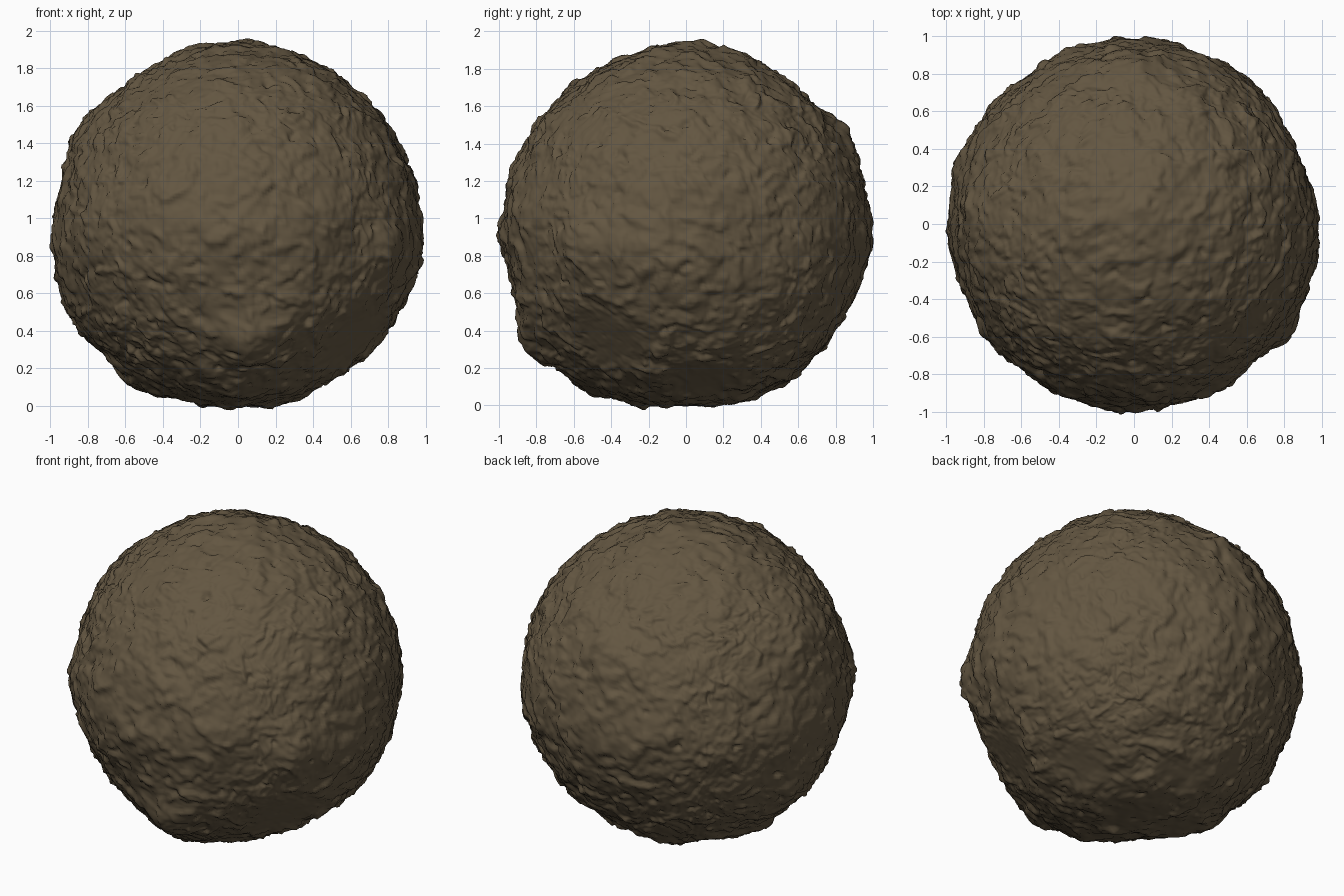
import bpy, bmesh
from math import exp
from mathutils import Vector, noise

cube = bpy.data.objects.get("Cube")
if cube:
    bpy.data.objects.remove(cube, do_unlink=True)

BASE_RADIUS = 0.97
CENTRE_Z = 0.952

# Broad swellings and hollows: direction, height, spread
LOBES = [
    ((-0.9, 0.1, -0.5), 0.045, 0.03),
    ((-0.53, 0, -0.89), 0.05, 0.02),
    ((0.05, -0.85, -0.63), 0.1, 0.012),
    ((0.3, -0.85, -0.5), 0.04, 0.015),
    ((0, -0.58, -0.85), 0.06, 0.03),
    ((-0.15, 0.5, -0.9), 0.04, 0.02),
    ((-0.85, 0, 0.55), 0.04, 0.02),
    ((0, 0.87, 0.5), 0.035, 0.015),
    ((0, 0.6, 0.73), -0.03, 0.02),
    ((0.88, -0.6, -0.1), 0.075, 0.012),
    ((0.85, 0.4, 0), -0.02, 0.03),
    ((-0.95, 0.35, 0), 0.04, 0.012),
    ((-0.8, -0.62, 0), 0.025, 0.015),
    ((-0.75, 0.65, 0), 0.015, 0.015),
    ((-0.35, 0.93, 0), 0.02, 0.015),
    ((0.6, 0.8, 0), 0.015, 0.03),
    ((-0.4, -0.9, 0), 0.025, 0.03),
    ((0.4, -0.92, 0), 0.02, 0.02),
    ((1, -0.2, -0.15), 0.03, 0.02),
    ((-1, 0, -0.1), 0.03, 0.02),
    ((0, -1, -0.1), 0.03, 0.01),
    ((0, 1, -0.05), 0.03, 0.02),
    ((0, 0, 1), 0.02, 0.03),
    ((-0.28, 0, 0.95), 0.02, 0.01),
]
LOBES = [(Vector(d).normalized(), h, w) for d, h, w in LOBES]

# Smooth worn facets: outward normal, distance from the centre
FACETS = [
    ((0, 0, -1), 0.95),
    ((0.65, -0.45, -0.62), 0.935),
    ((0.5, 0.1, -0.86), 0.945),
    ((0.1, 0.45, -0.89), 0.965),
    ((-0.2, 0, -0.98), 0.96),
    ((1, 0, 0), 0.995),
    ((-1, 0, 0), 0.995),
    ((0, 1, 0), 0.995),
    ((0, -1, 0), 0.995),
    ((0, 0, 1), 0.985),
]
FACETS = [(Vector(n).normalized(), d) for n, d in FACETS]


def crags(d, scale, height, offset):
    """Abrupt broken ledges where a warped noise crosses its threshold."""
    value = noise.noise(d * scale + Vector((offset, 3, 1)))
    return height / (1 + exp(-(value - 0.25) * 30))


def roughness(d):
    """Layered lumps, grain, ledges and small pits for a direction."""
    warp = noise.noise_vector(d * 5) * 0.2 + noise.noise_vector(d * 17) * 0.05
    lumps = noise.noise(d * 4.5 + warp) * 0.012
    knobs = noise.fractal(d * 10 + warp * 4, 0.75, 2.1, 5) * 0.011
    ledges = crags(d + warp * 0.5, 7, 0.012, 7) + crags(d + warp * 0.4, 16, 0.009, 2)
    pit = max(0, noise.noise(d * 15 - warp * 5) - 0.4) * 0.06
    return lumps + knobs + ledges - pit - 0.004


def surface_radius(d):
    radius = BASE_RADIUS + sum(h * exp((d.dot(n) - 1) / w) for n, h, w in LOBES)
    limit = radius
    for n, dist in FACETS:
        facing = d.dot(n)
        if facing > 0.3:
            limit = min(limit, dist / facing)
    worn = min(1, (radius - limit) / 0.025)
    return limit + roughness(d) * (1 - 0.85 * worn)


# Boulder: a finely divided cube, rounded and pushed in and out along its radii
bm = bmesh.new()
bmesh.ops.create_cube(bm, size=2)
bmesh.ops.subdivide_edges(bm, edges=bm.edges[:], cuts=120, use_grid_fill=True)
for v in bm.verts:
    d = v.co.normalized()
    v.co = d * surface_radius(d) + Vector((0, 0, CENTRE_Z))

mesh = bpy.data.meshes.new("boulder")
bm.to_mesh(mesh)
bm.free()
boulder = bpy.data.objects.new("boulder", mesh)
bpy.context.collection.objects.link(boulder)

# Earthy brown stone
stone = bpy.data.materials.new("brown_stone")
stone.use_nodes = True
colour = (0.125, 0.093, 0.053, 1)
stone.diffuse_color = colour
shader = next(n for n in stone.node_tree.nodes if n.type == 'BSDF_PRINCIPLED')
shader.inputs["Base Color"].default_value = colour
shader.inputs["Roughness"].default_value = 0.9
mesh.materials.append(stone)

for face in mesh.polygons:
    face.use_smooth = True
